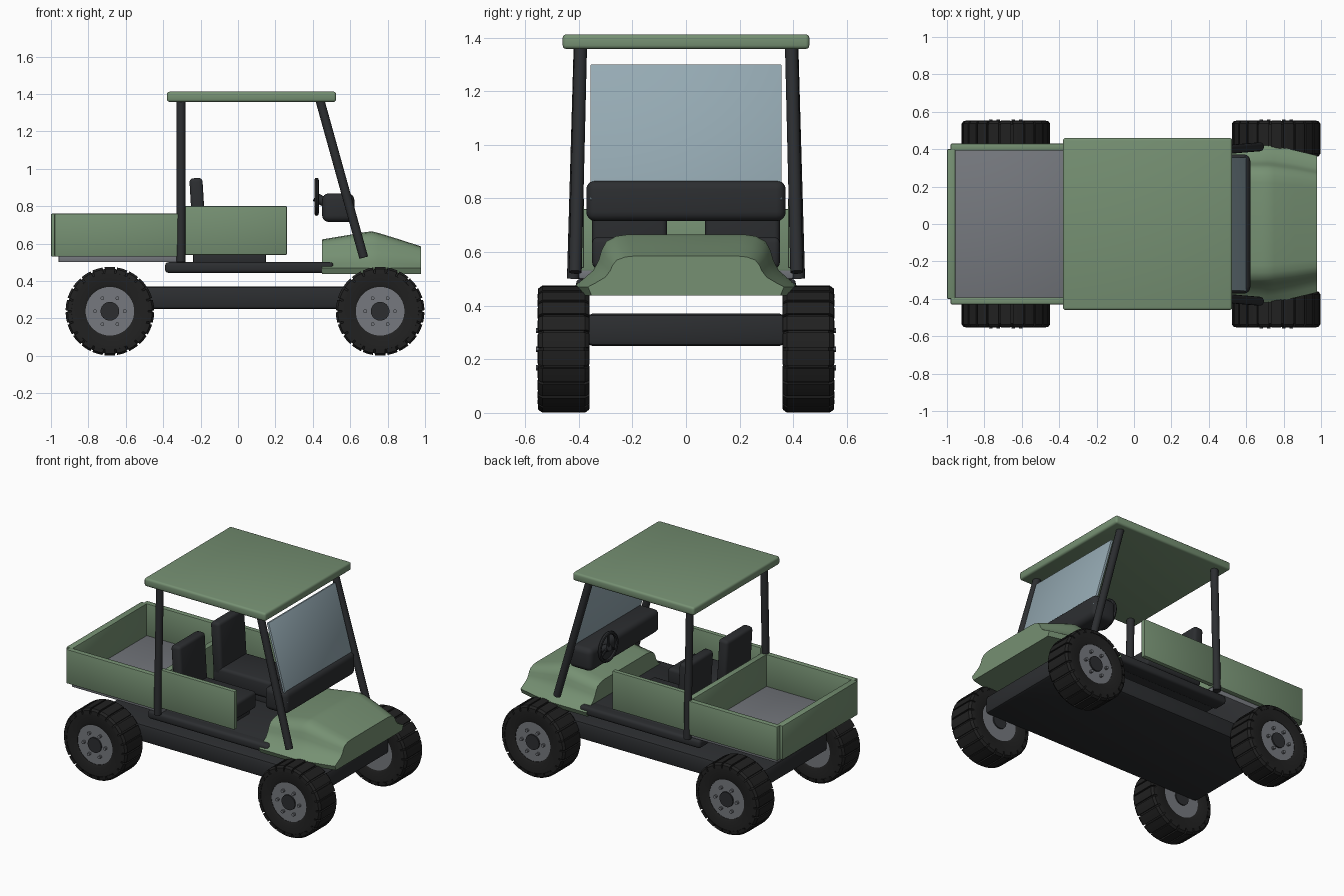
import bpy, bmesh, math
from mathutils import Vector, Matrix

if "Cube" in bpy.data.objects:
    bpy.data.objects.remove(bpy.data.objects["Cube"])


def mat(name, r, g, b):
    m = bpy.data.materials.new(name)
    m.diffuse_color = (r, g, b, 1)
    m.use_nodes = True
    m.node_tree.nodes["Principled BSDF"].inputs["Base Color"].default_value = m.diffuse_color
    return m


GREEN = mat("green paint", 0.18, 0.28, 0.17)
DARK = mat("dark plastic", 0.025, 0.027, 0.03)
RUBBER = mat("rubber", 0.015, 0.015, 0.015)
GREY = mat("grey metal", 0.18, 0.19, 0.21)
GLASS = mat("glass", 0.30, 0.40, 0.45)


def finish(name, bm, m):
    bmesh.ops.recalc_face_normals(bm, faces=bm.faces[:])
    me = bpy.data.meshes.new(name)
    bm.to_mesh(me)
    bm.free()
    me.materials.append(m)
    ob = bpy.data.objects.new(name, me)
    bpy.context.collection.objects.link(ob)
    bpy.ops.object.select_all(action='DESELECT')
    ob.select_set(True)
    bpy.context.view_layer.objects.active = ob
    bpy.ops.object.shade_smooth_by_angle(angle=math.radians(35))
    return ob


def box(name, x, y, z, m, bevel=0.006, tilt=0.0, segs=2):
    """Box from (min, max) ranges, tilted about its centre round the y axis."""
    bm = bmesh.new()
    bmesh.ops.create_cube(bm, size=1)
    bmesh.ops.scale(bm, vec=(x[1] - x[0], y[1] - y[0], z[1] - z[0]), verts=bm.verts)
    if bevel:
        bmesh.ops.bevel(bm, geom=bm.edges[:], offset=bevel, segments=segs, profile=0.5, affect='EDGES')
    bmesh.ops.rotate(bm, matrix=Matrix.Rotation(tilt, 3, 'Y'), verts=bm.verts)
    bmesh.ops.translate(bm, vec=[(a + b) / 2 for a, b in (x, y, z)], verts=bm.verts)
    return finish(name, bm, m)


def rod(name, a, b, r, m, sides=16):
    """Cylinder between two points."""
    a, b = Vector(a), Vector(b)
    bm = bmesh.new()
    bmesh.ops.create_cone(bm, cap_ends=True, segments=sides, radius1=r, radius2=r, depth=(b - a).length)
    rot = (b - a).to_track_quat('Z', 'Y').to_matrix().to_4x4()
    bm.transform(Matrix.Translation((a + b) / 2) @ rot)
    return finish(name, bm, m)


def lathe(name, prof, centre, m, steps=44, closed=True):
    """Spin (radius, y) profile about a y axis through centre."""
    bm = bmesh.new()
    rings = []
    for i in range(steps):
        t = 2 * math.pi * i / steps
        rings.append([bm.verts.new((centre[0] + r * math.cos(t), centre[1] + y,
                                    centre[2] + r * math.sin(t))) for r, y in prof])
    n = len(prof)
    for i in range(steps):
        p, q = rings[i], rings[(i + 1) % steps]
        for j in range(n if closed else n - 1):
            k = (j + 1) % n
            bm.faces.new((p[j], p[k], q[k], q[j]))
    return finish(name, bm, m)


def lugs(name, centre, m, count=22):
    """Raised tread blocks that wrap over both tyre shoulders."""
    bm = bmesh.new()
    step = 2 * math.pi / count
    prof = [(0.205, -0.097), (0.226, -0.095), (0.237, -0.08), (0.237, 0.08), (0.226, 0.095), (0.205, 0.097)]
    for i in range(count):
        rows = []
        for f in (0.08, 0.5, 0.92):
            t = (i + f) * step
            rows.append([bm.verts.new((centre[0] + r * math.cos(t), centre[1] + y,
                                       centre[2] + r * math.sin(t))) for r, y in prof])
        for p, q in zip(rows, rows[1:]):
            for j in range(len(prof)):
                k = (j + 1) % len(prof)
                bm.faces.new((p[j], p[k], q[k], q[j]))
        bm.faces.new(rows[0])
        bm.faces.new(rows[-1])
    return finish(name, bm, m)


# wheels
for wx, end in ((0.76, "front"), (-0.685, "rear")):
    for s, side in ((1, "left"), (-1, "right")):
        c = (wx, 0.456 * s, 0.238)
        tag = f"{end}_{side}"
        lathe(f"tyre_{tag}", [(0.13, -0.088), (0.145, -0.094), (0.205, -0.094), (0.227, -0.075),
                              (0.227, 0.075), (0.205, 0.094), (0.145, 0.094), (0.13, 0.088)], c, RUBBER)
        lugs(f"tread_{tag}", c, RUBBER)
        rod(f"rim_{tag}", (wx, 0.368 * s, 0.238), (wx, 0.542 * s, 0.238), 0.134, GREY, 40)
        rod(f"hub_{tag}", (wx, 0.36 * s, 0.238), (wx, 0.551 * s, 0.238), 0.05, DARK, 24)
        for i in range(6):
            t = math.pi / 3 * i
            p, q = wx + 0.08 * math.cos(t), 0.238 + 0.08 * math.sin(t)
            rod(f"wheel_bolt_{tag}_{i}", (p, 0.535 * s, q), (p, 0.56 * s, q), 0.01, GREY, 10)

# chassis and floor
box("chassis", (-0.80, 0.87), (-0.37, 0.37), (0.25, 0.37), DARK, 0.02)
box("floor", (-0.37, 0.50), (-0.36, 0.36), (0.45, 0.50), DARK)

# cargo bed
box("bed_floor", (-0.96, -0.29), (-0.40, 0.40), (0.50, 0.545), GREY)
box("bed_tailgate", (-1.0, -0.955), (-0.40, 0.40), (0.53, 0.76), GREEN)
box("bed_front_wall", (-0.325, -0.285), (-0.40, 0.40), (0.53, 0.76), GREEN)

# paired side parts
for s, side in ((1, "left"), (-1, "right")):
    def yr(a, b):
        return (min(a * s, b * s), max(a * s, b * s))
    box(f"running_board_{side}", (-0.39, 0.51), yr(0.31, 0.41), (0.443, 0.50), DARK, 0.018, segs=3)
    box(f"bed_side_{side}", (-0.98, -0.285), yr(0.392, 0.43), (0.53, 0.76), GREEN)
    box(f"side_panel_{side}", (-0.29, 0.262), yr(0.38, 0.412), (0.54, 0.80), GREEN)
    box(f"seat_base_{side}", (-0.24, 0.15), yr(0.09, 0.33), (0.49, 0.56), DARK)
    box(f"seat_cushion_{side}", (-0.24, 0.19), yr(0.07, 0.35), (0.54, 0.655), DARK, 0.02, segs=3)
    box(f"seat_back_{side}", (-0.25, -0.18), yr(0.07, 0.35), (0.60, 0.95), DARK, 0.02, -0.06, 3)
    rod(f"rear_post_{side}", (-0.305, 0.42 * s, 0.50), (-0.305, 0.395 * s, 1.37), 0.024, DARK)
    rod(f"front_post_{side}", (0.672, 0.413 * s, 0.525), (0.437, 0.393 * s, 1.37), 0.024, DARK)

# roof
box("roof", (-0.38, 0.525), (-0.46, 0.46), (1.357, 1.412), GREEN, 0.014, segs=3)

# windscreen, slanted with the front posts
tilt = math.atan2(-0.235, 0.845)
half = 0.5 * 0.505 / math.cos(tilt)
box("windscreen", (0.533, 0.549), (-0.357, 0.357), (1.045 - half, 1.045 + half), GLASS, 0.003, tilt)

# dashboard and steering wheel
box("dashboard", (0.45, 0.622), (-0.372, 0.372), (0.715, 0.868), DARK, 0.035, 0.0, 4)
ring = [(0.09 + 0.012 * math.cos(a * math.pi / 4), 0.012 * math.sin(a * math.pi / 4)) for a in range(8)]
sw = lathe("steering_wheel", ring, (0, 0, 0), DARK, 32)
sw.matrix_world = Matrix.Translation((0.42, 0.23, 0.85)) @ Matrix.Rotation(math.pi / 2, 4, 'Z')
rod("steering_column", (0.412, 0.23, 0.85), (0.50, 0.23, 0.80), 0.025, DARK)
for i in range(3):
    t = math.pi / 2 + i * 2 * math.pi / 3
    rod(f"steering_spoke_{i}", (0.42, 0.23, 0.85),
        (0.42, 0.23 + 0.09 * math.cos(t), 0.85 + 0.09 * math.sin(t)), 0.008, DARK, 8)

# hood: bell-shaped sections (half width, height fraction) lofted along x
bell = [(0.42, 0.0), (0.385, 0.14), (0.345, 0.32), (0.325, 0.52), (0.315, 0.70), (0.297, 0.87), (0.26, 0.97), (0.22, 1.0)]
stations = [(0.45, 1.0, 0.622), (0.58, 1.0, 0.644), (0.68, 1.0, 0.661), (0.715, 1.0, 0.665), (0.75, 0.99, 0.657),
            (0.86, 0.94, 0.623), (0.978, 0.87, 0.585)]
bm = bmesh.new()
rows = []
for x, w, top in stations:
    pts = [(0.405 * w, 0.438)] + [(y * w, 0.47 + f * (top - 0.47)) for y, f in bell]
    loop = pts + [(-y, z) for y, z in reversed(pts)]
    rows.append([bm.verts.new((x, y, z)) for y, z in loop])
for p, q in zip(rows, rows[1:]):
    for j in range(len(p)):
        k = (j + 1) % len(p)
        bm.faces.new((p[j], p[k], q[k], q[j]))
bm.faces.new(rows[0])
bm.faces.new(rows[-1])
finish("hood", bm, GREEN)
